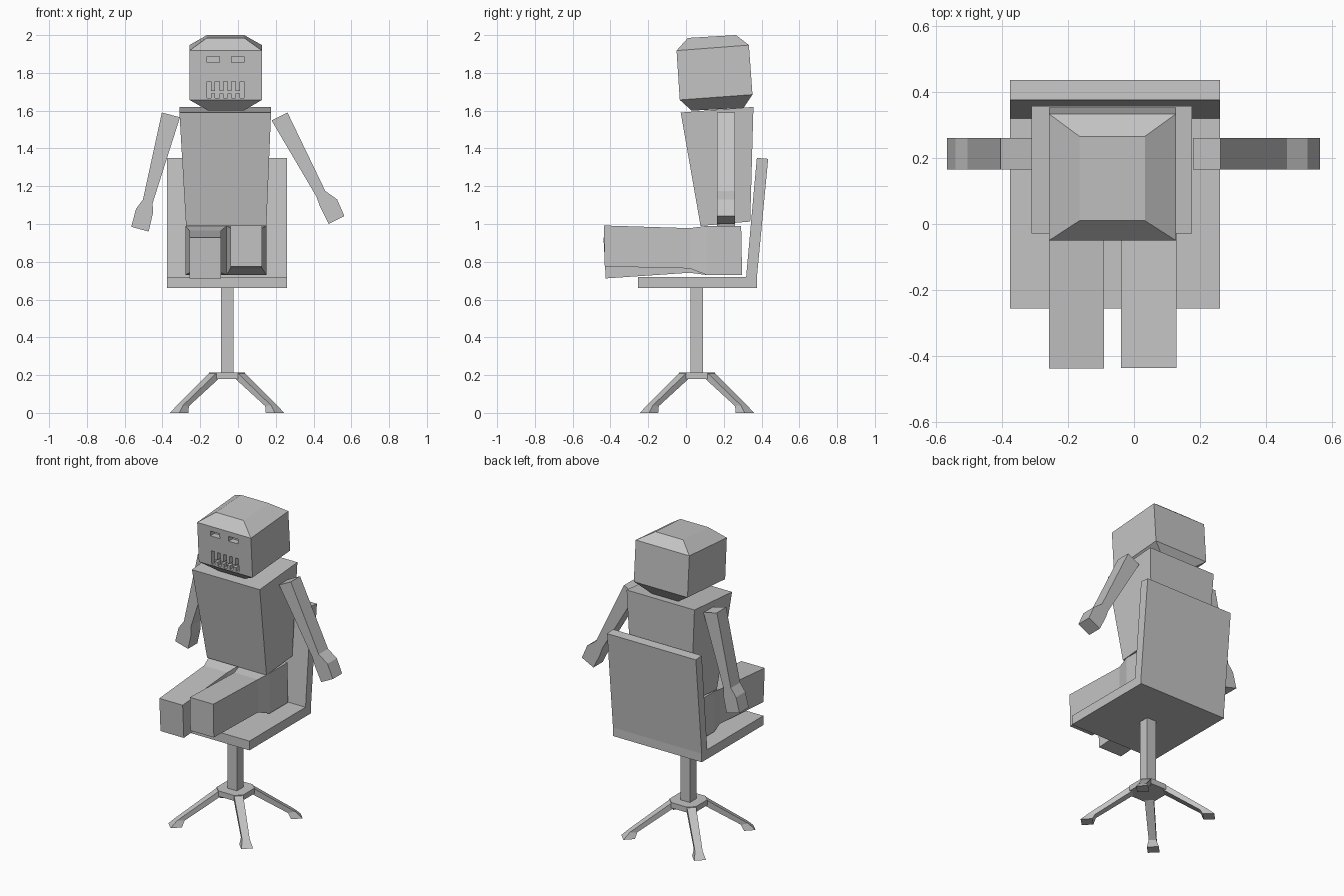
import bpy, bmesh, math

if "Cube" in bpy.data.objects:
    bpy.data.objects.remove(bpy.data.objects["Cube"])

grey = bpy.data.materials.new("plain grey")
grey.diffuse_color = (0.55, 0.55, 0.55, 1)
grey.use_nodes = True
grey.node_tree.nodes["Principled BSDF"].inputs["Base Color"].default_value = grey.diffuse_color

CX, CY = -0.058, 0.058          # centre of the chair


def loft(name, rings):
    """Closed flat-faced solid through rings with equal point counts."""
    bm = bmesh.new()
    vs = [[bm.verts.new(p) for p in r] for r in rings]
    n = len(rings[0])
    for a, b in zip(vs, vs[1:]):
        for i in range(n):
            j = (i + 1) % n
            bm.faces.new((a[i], a[j], b[j], b[i]))
    bm.faces.new(vs[0][::-1])
    bm.faces.new(vs[-1])
    bmesh.ops.recalc_face_normals(bm, faces=bm.faces)
    me = bpy.data.meshes.new(name)
    bm.to_mesh(me)
    bm.free()
    me.materials.append(grey)
    ob = bpy.data.objects.new(name, me)
    bpy.context.collection.objects.link(ob)
    return ob


def level(x0, x1, front, back):
    """Ring across x; front and back are (y, z)."""
    return [(x0, *front), (x1, *front), (x1, *back), (x0, *back)]


def box(name, x0, x1, y0, y1, z0, z1):
    return loft(name, [level(x0, x1, (y0, z), (y1, z)) for z in (z0, z1)])


def upright(x0, x1, z0, z1, y0, y1=None):
    """Ring across y; y0 at the bottom edge, y1 at the top edge."""
    y1 = y0 if y1 is None else y1
    return [(x0, y0, z0), (x1, y0, z0), (x1, y1, z1), (x0, y1, z1)]


# chair: seat, back rest and post
box("seat", -0.375, 0.26, -0.255, 0.375, 0.66, 0.72)
loft("back_rest", [level(-0.375, 0.26, (0.318, 0.715), (0.375, 0.715)),
                   level(-0.375, 0.26, (0.375, 1.35), (0.435, 1.345))])
box("post", CX - 0.033, CX + 0.033, CY - 0.033, CY + 0.033, 0.19, 0.67)

# eight-sided hub
a, b = 0.095, 0.057
octagon = [(a, b), (b, a), (-b, a), (-a, b), (-a, -b), (-b, -a), (b, -a), (a, -b)]
loft("hub", [[(CX + x, CY + y, z) for x, y in octagon] for z in (0.18, 0.215)])

# four diagonal legs with flared feet: r top, z top, r bottom, z bottom, width
stations = [(0.10, 0.215, 0.09, 0.18, 0.054), (0.352, 0.04, 0.308, 0.036, 0.045),
            (0.393, 0.0, 0.325, 0.0, 0.07)]
for k in range(4):
    ang = math.radians(45 + 90 * k)
    c, s = math.cos(ang), math.sin(ang)

    def at(r, w, z):
        return (CX + r * c - w * s, CY + r * s + w * c, z)
    loft("chair_leg_%d" % k,
         [[at(rt, -w / 2, zt), at(rt, w / 2, zt), at(rb, w / 2, zb), at(rb, -w / 2, zb)]
          for rt, zt, rb, zb, w in stations])

# torso, widening upwards
loft("torso", [level(-0.275, 0.15, (0.077, 0.99), (0.34, 1.013)),
               level(-0.31, 0.175, (-0.028, 1.59), (0.357, 1.62))])

# legs: hip block narrowing into the thigh
loft("left_leg", [upright(-0.278, -0.06, 0.73, 0.99, 0.297, 0.292),
                  upright(-0.278, -0.06, 0.73, 0.99, 0.11),
                  upright(-0.257, -0.09, 0.742, 0.965, 0.02),
                  upright(-0.257, -0.09, 0.712, 0.928, -0.425, -0.437)])
loft("right_leg", [upright(-0.06, 0.15, 0.73, 0.99, 0.297, 0.292),
                   upright(-0.06, 0.15, 0.73, 0.99, 0.11),
                   upright(-0.04, 0.128, 0.765, 0.978, 0.02),
                   upright(-0.04, 0.128, 0.775, 0.992, -0.43, -0.435)])


# arms: outer and inner (x, z) at shoulder, wrist, knuckles, tip
def arm(name, pairs):
    loft(name, [[(xo, 0.165, zo), (xo, 0.26, zo), (xi, 0.26, zi), (xi, 0.165, zi)]
                for xo, zo, xi, zi in pairs])


arm("left_arm", [(-0.403, 1.59, -0.307, 1.565), (-0.503, 1.13, -0.452, 1.11),
                 (-0.54, 1.08, -0.45, 1.06), (-0.565, 0.985, -0.473, 0.96)])
arm("right_arm", [(0.262, 1.59, 0.178, 1.548), (0.462, 1.175, 0.415, 1.145),
                  (0.525, 1.13, 0.435, 1.09), (0.563, 1.042, 0.48, 1.0)])

# head: block with bevelled top and bottom, slightly tipped back
head = loft("head", [level(-0.157, 0.03, (0.03, 1.60), (0.305, 1.615)),
                     level(-0.257, 0.127, (-0.033, 1.657), (0.352, 1.685)),
                     level(-0.257, 0.127, (-0.05, 1.918), (0.333, 1.947)),
                     level(-0.165, 0.033, (0.01, 1.985), (0.265, 2.0))])

# recessed eyes and toothed mouth
cutters = [box("eye_cutter", x, x + 0.067, -0.1, -0.005, 1.854, 1.886)
           for x in (-0.165, -0.035)]
cells, mx, step = 9, -0.164, 0.195 / 9
upper, lower = [], []
for i in range(cells):
    x0, x1 = mx + i * step, mx + (i + 1) * step
    zu, zl = (1.755, 1.666) if i % 2 == 0 else (1.705, 1.69)
    upper += [(x0, zu), (x1, zu)]
    lower += [(x0, zl), (x1, zl)]
outline = upper + lower[::-1]
cutters.append(loft("mouth_cutter", [[(x, y, z) for x, z in outline] for y in (-0.1, -0.005)]))
bpy.context.view_layer.objects.active = head
for cut in cutters:
    cut.hide_render = True
    m = head.modifiers.new("cut", 'BOOLEAN')
    m.operation, m.solver, m.object = 'DIFFERENCE', 'EXACT', cut
    bpy.ops.object.modifier_apply(modifier=m.name)
for cut in cutters:
    bpy.data.objects.remove(cut)
